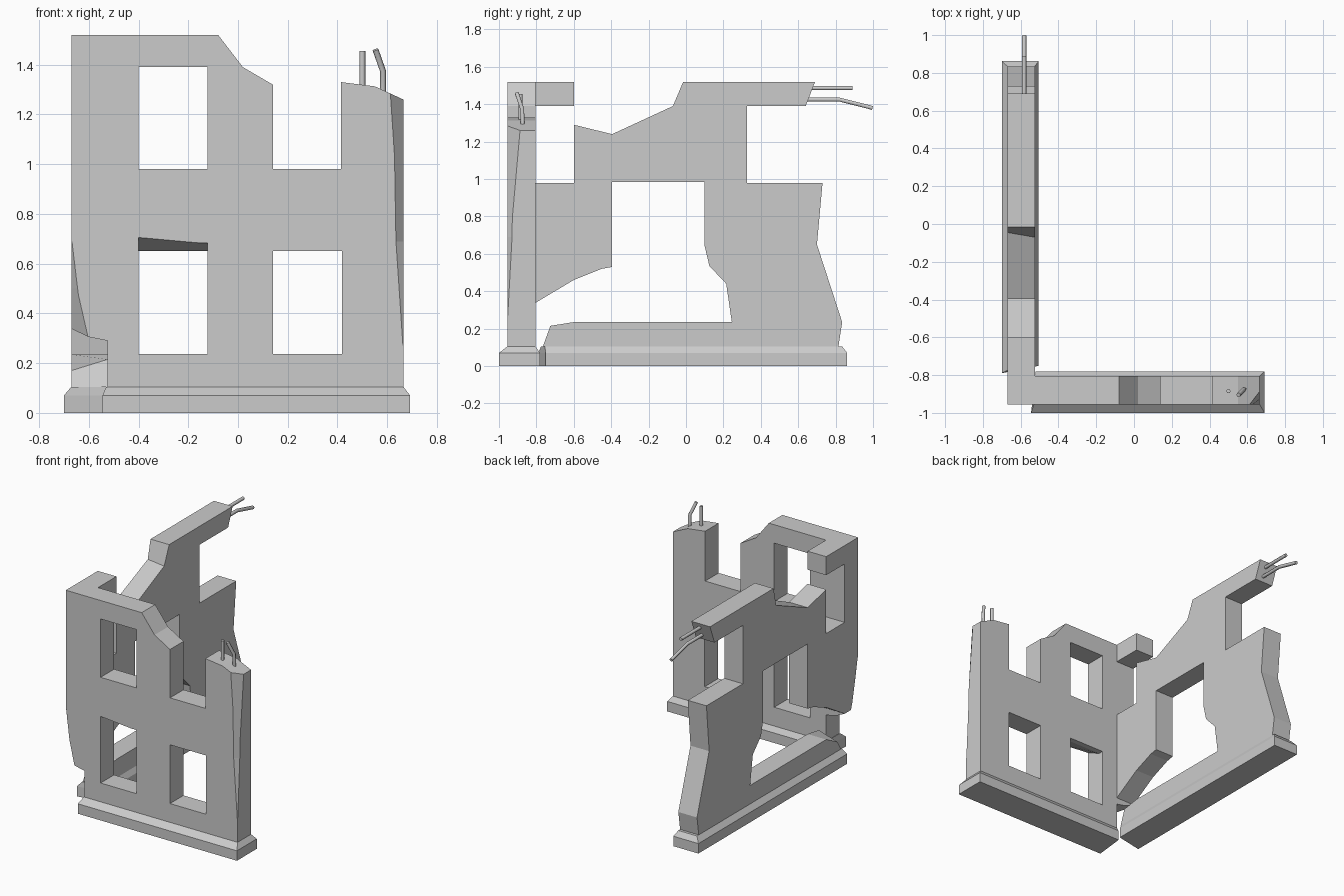
import bpy, bmesh
from mathutils import Vector

if "Cube" in bpy.data.objects:
    bpy.data.objects.remove(bpy.data.objects["Cube"])


def loft(name, rings):
    """Closed solid through a list of equal-length point rings."""
    bm = bmesh.new()
    loops = [[bm.verts.new(p) for p in r] for r in rings]
    n = len(loops[0])
    bm.faces.new(loops[0])
    bm.faces.new(loops[-1])
    for a, b in zip(loops, loops[1:]):
        for i in range(n):
            j = (i + 1) % n
            bm.faces.new((a[i], a[j], b[j], b[i]))
    bmesh.ops.recalc_face_normals(bm, faces=bm.faces)
    me = bpy.data.meshes.new(name)
    bm.to_mesh(me)
    bm.free()
    ob = bpy.data.objects.new(name, me)
    bpy.context.collection.objects.link(ob)
    return ob


def box(name, lo, hi):
    ring = lambda z: [(lo[0], lo[1], z), (hi[0], lo[1], z), (hi[0], hi[1], z), (lo[0], hi[1], z)]
    return loft(name, [ring(lo[2]), ring(hi[2])])


def combine(target, other, op):
    """Apply a boolean and discard the helper."""
    other.hide_render = True
    mod = target.modifiers.new(op, 'BOOLEAN')
    mod.operation, mod.object, mod.solver = op, other, 'EXACT'
    bpy.context.view_layer.objects.active = target
    bpy.ops.object.modifier_apply(modifier=mod.name)
    bpy.data.objects.remove(other)


def edge_chip(cx, cy, sx, cuts):
    """Wedge that breaks a vertical front edge; cuts are (z, x length, y length)."""
    rings = []
    for z, a, b in cuts:
        p, q = Vector((cx - sx * a, cy, z)), Vector((cx, cy + b, z))
        d = (q - p) * 0.5
        rings.append([p - d, q + d, (cx + sx * 0.1, cy - 0.1, z)])
    return loft("chip", rings)


def rod(name, pts, r=0.012):
    cu = bpy.data.curves.new(name, 'CURVE')
    cu.dimensions = '3D'
    cu.bevel_depth, cu.bevel_resolution, cu.use_fill_caps = r, 1, True
    sp = cu.splines.new('POLY')
    sp.points.add(len(pts) - 1)
    for p, co in zip(sp.points, pts):
        p.co = (*co, 1)
    ob = bpy.data.objects.new(name, cu)
    bpy.context.collection.objects.link(ob)


X0, X1, XI = -0.67, 0.665, -0.525     # outer left, outer right, inner left
Y0, YI = -0.955, -0.805               # front face, inner front face
ZB = 0.105                            # top of the plinths

# Front wall with broken top and hanging corner
front = [(XI, ZB), (XI, 0.29), (-0.6, 0.305), (X0, 0.338), (X0, 1.52), (-0.08, 1.52),
         (0.02, 1.39), (0.14, 1.32), (0.14, 0.98), (0.415, 0.98), (0.415, 1.33),
         (0.55, 1.313), (X1, 1.26), (X1, ZB)]
walls = loft("ruined_walls", [[(x, y, z) for x, z in front] for y in (Y0, YI)])

# Side wall with blown-out opening; a few outer points differ for ragged breaks
side = [(-0.85, 0.338), (YI, 0.338), (-0.6, 0.46), (-0.45, 0.52), (-0.395, 0.53), (-0.395, 0.985),
        (0.10, 0.985), (0.10, 0.64), (0.125, 0.535), (0.215, 0.44), (0.245, 0.235),
        (-0.6, 0.235), (-0.725, 0.215), (-0.765, ZB), (0.815, ZB), (0.835, 0.235),
        (0.70, 0.65), (0.73, 0.98), (0.325, 0.98), (0.325, 1.39), (0.64, 1.39),
        (0.69, 1.52), (-0.015, 1.52), (-0.07, 1.39), (-0.395, 1.24), (-0.6, 1.29),
        (-0.6, 0.98), (-0.85, 0.98)]
ragged = {12: (-0.725, 0.17), 23: (-0.045, 1.39)}
outer = [ragged.get(i, p) for i, p in enumerate(side)]
combine(walls, loft("side", [[(X0, y, z) for y, z in outer], [(XI, y, z) for y, z in side]]), 'UNION')
combine(walls, box("lintel_stub", (X0, -0.85, 1.39), (XI, -0.6, 1.52)), 'UNION')

# Window openings
for x, z, h in ((-0.4, 0.237, 0.413), (0.14, 0.237, 0.413), (-0.4, 0.98, 0.41)):
    combine(walls, box("window", (x, -1.1, z), (x + 0.278, -0.7, z + h)), 'DIFFERENCE')

# Chipped lintel and chipped vertical edges
combine(walls, loft("chip", [[(x, -0.975, z + 0.01), (x, -0.975, 0.62), (x, -0.84, 0.62), (x, -0.84, 0.65)]
                             for x, z in ((-0.4, 0.705), (-0.122, 0.68))]), 'DIFFERENCE')
combine(walls, edge_chip(X1, Y0, 1, [(1.4, 0.06, 0.08), (0.69, 0.03, 0.025), (0.27, 0.002, 0.002)]), 'DIFFERENCE')
combine(walls, edge_chip(X0, Y0, -1, [(0.69, 0.002, 0.002), (0.5, 0.025, 0.04), (0.27, 0.075, 0.1)]), 'DIFFERENCE')

# Plinths with sloped upper edge
for name, low, high in (
        ("front_plinth", [(-0.545, -1), (0.692, -1), (0.692, -0.78), (-0.52, -0.78)],
         [(-0.53, Y0), (X1, Y0), (X1, YI), (XI, YI)]),
        ("side_plinth", [(-0.70, -0.79), (-0.505, -0.75), (-0.505, 0.862), (-0.70, 0.862)],
         [(X0, -0.775), (XI, -0.755), (XI, 0.835), (X0, 0.835)])):
    loft(name, [[(x, y, z) for x, y in r] for r, z in ((low, 0), (low, 0.07), (high, ZB))])

# Exposed reinforcement rods
rod("pillar_rod_straight", [(0.50, -0.885, 1.28), (0.50, -0.885, 1.455)])
rod("pillar_rod_bent", [(0.583, -0.872, 1.26), (0.583, -0.876, 1.375), (0.553, -0.905, 1.46)])
rod("beam_rod_straight", [(-0.582, 0.62, 1.486), (-0.582, 0.89, 1.486)])
rod("beam_rod_bent", [(-0.582, 0.6, 1.425), (-0.582, 0.82, 1.425), (-0.582, 0.997, 1.38)])
